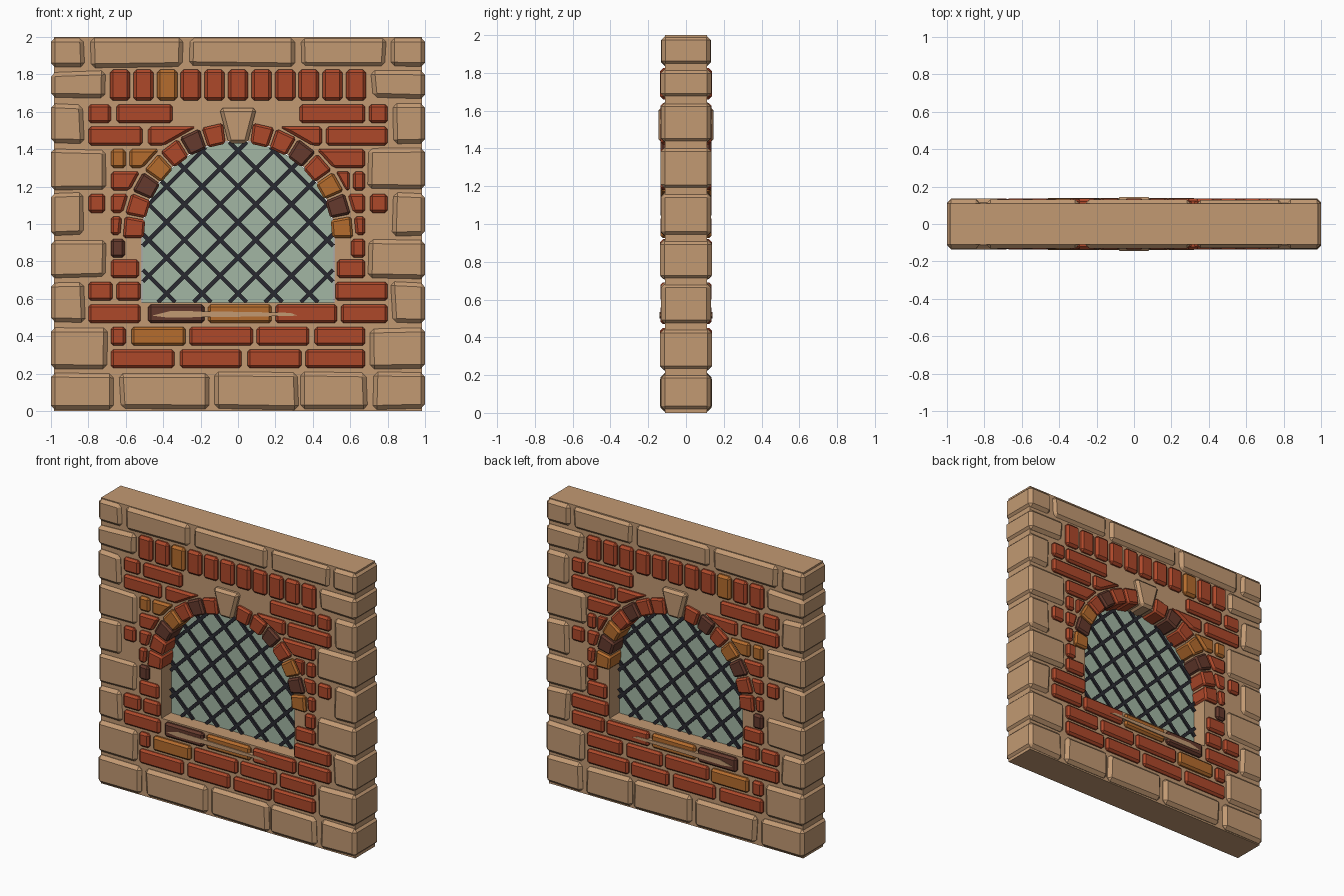
import bpy, bmesh, math, random

random.seed(4)
if "Cube" in bpy.data.objects:
    bpy.data.objects.remove(bpy.data.objects["Cube"])

SPRING, SILL, RADIUS, RING = 0.93, 0.58, 0.51, 0.63


def material(name, r, g, b):
    m = bpy.data.materials.new(name)
    m.use_nodes = True
    m.diffuse_color = (r, g, b, 1)
    bsdf = m.node_tree.nodes["Principled BSDF"]
    bsdf.inputs["Base Color"].default_value = (r, g, b, 1)
    bsdf.inputs["Roughness"].default_value = 0.9
    return m


STONE = material("tan_stone", 0.54, 0.32, 0.17)
RED = material("red_brick", 0.42, 0.065, 0.023)
ORANGE = material("orange_brick", 0.46, 0.15, 0.027)
DARK = material("dark_brick", 0.13, 0.042, 0.026)
GLASS = material("green_glass", 0.36, 0.47, 0.37)
IRON = material("black_iron", 0.022, 0.022, 0.03)
BRICKS = [RED, ORANGE, DARK]


def prism(bm, points, half, bevel=0.0, mat=0):
    """Add an (x, z) outline extruded through the wall, with chamfered edges."""
    front = [bm.verts.new((x, -half, z)) for x, z in points]
    back = [bm.verts.new((x, half, z)) for x, z in points]
    faces = [bm.faces.new(front), bm.faces.new(back[::-1])]
    for i in range(len(points)):
        j = (i + 1) % len(points)
        faces.append(bm.faces.new((front[j], front[i], back[i], back[j])))
    for f in faces:
        f.material_index = mat
    if bevel:
        edges = list({e for f in faces for e in f.edges})
        bmesh.ops.bevel(bm, geom=edges, offset=bevel, segments=1,
                        affect='EDGES', clamp_overlap=True, material=-1)


def finish(bm, name, mats):
    bmesh.ops.recalc_face_normals(bm, faces=bm.faces)
    mesh = bpy.data.meshes.new(name)
    bm.to_mesh(mesh)
    bm.free()
    for m in mats:
        mesh.materials.append(m)
    ob = bpy.data.objects.new(name, mesh)
    bpy.context.collection.objects.link(ob)
    return ob


def box(x0, x1, z0, z1):
    return [(x0, z0), (x1, z0), (x1, z1), (x0, z1)]


def arch(r, steps=32):
    curve = [(r * math.cos(math.pi * i / steps), SPRING + r * math.sin(math.pi * i / steps))
             for i in range(steps + 1)]
    return [(-r, SILL), (r, SILL)] + curve


# Mortar wall with an arched opening
bm = bmesh.new()
for loop in (box(-0.985, 0.985, 0, 2), arch(RADIUS + 0.005)):
    vs = [bm.verts.new((x, -0.11, z)) for x, z in loop]
    for i, v in enumerate(vs):
        bm.edges.new((v, vs[i - 1]))
bmesh.ops.triangle_fill(bm, edges=bm.edges[:], use_beauty=True)
ext = bmesh.ops.extrude_face_region(bm, geom=bm.faces[:], use_keep_orig=True)
moved = [g for g in ext["geom"] if isinstance(g, bmesh.types.BMVert)]
bmesh.ops.translate(bm, verts=moved, vec=(0, 0.22, 0))
finish(bm, "mortar_wall", [STONE])


# Rough stones framing the wall
def stone(bm, x0, x1, z0, z1):
    def wobble(v):
        return v if abs(v) > 0.99 else v + random.uniform(-0.008, 0.008)
    points = [(wobble(x), max(0, z + random.uniform(-0.006, 0.006)) if z < 1.98 else z)
              for x, z in box(x0, x1, z0, z1)]
    prism(bm, points, random.uniform(0.128, 0.137), 0.022)


bm = bmesh.new()
for x0, x1 in ((-1, -0.66), (-0.63, -0.15), (-0.13, 0.32), (0.34, 0.69), (0.72, 1)):
    stone(bm, x0, x1, 0.01, 0.205)
for x0, x1 in ((-1, -0.82), (-0.79, -0.29), (-0.26, 0.31), (0.34, 0.79), (0.82, 1)):
    stone(bm, x0, x1, 1.84, 1.995)
for z0, z1, inner in ((0.23, 0.44, 0.7), (0.475, 0.69, 0.82), (0.71, 0.92, 0.7),
                      (0.94, 1.165, 0.825), (1.185, 1.4, 0.7), (1.43, 1.64, 0.825),
                      (1.675, 1.815, 0.715)):
    stone(bm, -1, -inner, z0, z1)
    stone(bm, inner, 1, z0, z1)
finish(bm, "frame_stones", [STONE])

# Brick courses: base height, then (left, right, colour); ARCH meets the ring
ARCH = None
COURSES = {
    0.23: [(-0.68, -0.34, 0), (-0.31, 0.02, 0), (0.05, 0.34, 0), (0.36, 0.68, 0)],
    0.35: [(-0.68, -0.6, 0), (-0.57, -0.28, 1), (-0.26, 0.08, 0), (0.1, 0.38, 0), (0.41, 0.68, 0)],
    0.47: [(-0.8, -0.52, 0), (-0.48, -0.18, 2), (-0.16, 0.18, 1), (0.2, 0.53, 0), (0.55, 0.8, 0)],
    0.59: [(-0.8, -0.67, 0), (-0.65, -0.52, 0), (0.52, 0.8, 0)],
    0.71: [(-0.68, -0.53, 0), (0.53, 0.68, 0)],
    0.82: [(-0.68, -0.605, 2), (0.605, 0.68, 0)],
    0.94: [(-0.68, ARCH, 0), (ARCH, 0.68, 0)],
    1.06: [(-0.8, -0.71, 0), (-0.68, ARCH, 0), (ARCH, 0.68, 0), (0.705, 0.8, 0)],
    1.18: [(-0.68, ARCH, 0), (ARCH, 0.595, 0), (0.615, 0.68, 0)],
    1.30: [(-0.68, -0.6, 1), (-0.58, ARCH, 1), (ARCH, 0.68, 0)],
    1.42: [(-0.8, -0.51, 0), (-0.48, ARCH, 0), (ARCH, 0.45, 0), (0.47, 0.8, 0)],
    1.54: [(-0.8, -0.68, 0), (-0.65, -0.35, 0), (0.33, 0.68, 0), (0.7, 0.8, 0)],
}


def ring_x(z):
    return math.sqrt(max(0, RING ** 2 - (z - SPRING) ** 2))


bm = bmesh.new()
for z0, course in COURSES.items():
    z1 = z0 + 0.1
    for left, right, colour in course:
        lo0, lo1 = (ring_x(z0), ring_x(z1)) if left is ARCH else (left, left)
        hi0, hi1 = (-ring_x(z0), -ring_x(z1)) if right is ARCH else (right, right)
        prism(bm, [(lo0, z0), (hi0, z0), (hi1, z1), (lo1, z1)],
              random.uniform(0.131, 0.137), 0.014, colour)
finish(bm, "brick_courses", BRICKS)

# Upright bricks above the arch
bm = bmesh.new()
for i in range(11):
    x = -0.685 + i * 0.1262
    prism(bm, box(x, x + 0.108, 1.66, 1.825), 0.137, 0.016, 1 if i == 2 else 0)
finish(bm, "upright_bricks", BRICKS)

# Ring of wedge bricks round the opening
bm = bmesh.new()
for side, colours in ((-1, (0, 0, 2, 1, 0, 2, 0)), (1, (1, 2, 1, 0, 2, 0, 0))):
    for i, colour in enumerate(colours):
        mid = 5 + 12 * i
        a, b = math.radians(mid - 5.4), math.radians(mid + 5.4)
        wedge = [(side * r * math.cos(t), SPRING + r * math.sin(t))
                 for r, t in ((RADIUS - 0.006, a), (RING - 0.015, a),
                              (RING - 0.015, b), (RADIUS - 0.006, b))]
        prism(bm, wedge, 0.135, 0.012, colour)
finish(bm, "arch_bricks", BRICKS)

# Keystone
bm = bmesh.new()
prism(bm, [(-0.05, 1.43), (0.05, 1.43), (0.1, 1.62), (-0.1, 1.62)], 0.145, 0.018)
finish(bm, "keystone", [STONE])

# Thin worn mortar streak across the bricks under the sill
bm = bmesh.new()
prism(bm, [(-0.46, 0.51), (-0.38, 0.5), (0.1, 0.505), (0.32, 0.51),
           (0.28, 0.525), (0.04, 0.53), (-0.36, 0.535)], 0.139)
finish(bm, "sill_streak", [STONE])

# Glass pane
bm = bmesh.new()
prism(bm, arch(RADIUS), 0.008)
finish(bm, "window_glass", [GLASS])

# Diagonal lattice, each bar trimmed to the arch
bm = bmesh.new()
S = math.sqrt(0.5)
W = 0.011
for side in (-1, 1):
    for k in range(-7, 8):
        inside = []
        for n in range(-200, 201):
            t = n * 0.005
            x = side * (k * 0.135 * S + t * S)
            z = SPRING + 0.08 - k * 0.135 * S + t * S
            if z > SILL and abs(x) < RADIUS and (z < SPRING or math.hypot(x, z - SPRING) < RADIUS):
                inside.append((x, z))
        if len(inside) > 8:
            (xa, za), (xb, zb) = inside[0], inside[-1]
            dx, dz = side * S * W, -S * W
            prism(bm, [(xa - dx, za - dz), (xa + dx, za + dz),
                       (xb + dx, zb + dz), (xb - dx, zb - dz)], 0.02)
finish(bm, "window_lattice", [IRON])
